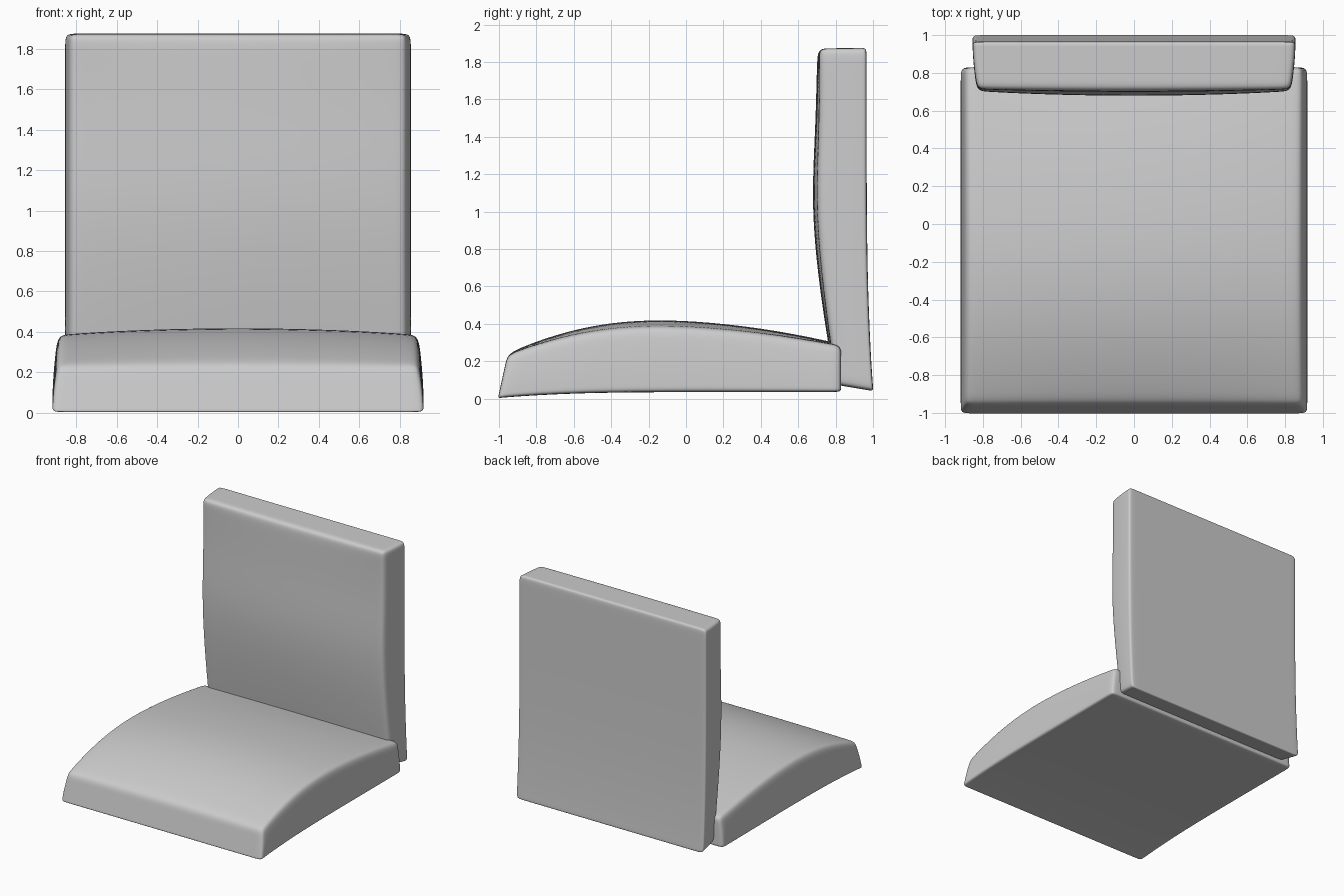
import bpy
import bmesh
from math import sin, pi
from mathutils import Vector

cube = bpy.data.objects.get("Cube")
if cube:
    bpy.data.objects.remove(cube, do_unlink=True)

# One plain upholstery colour
fabric = bpy.data.materials.new("grey_fabric")
fabric.use_nodes = True
fabric.diffuse_color = (0.6, 0.6, 0.6, 1)
fabric.node_tree.nodes["Principled BSDF"].inputs["Base Color"].default_value = (0.6, 0.6, 0.6, 1)

ACROSS = (-1, -0.93, -0.6, 0, 0.6, 0.93, 1)
THICK = (0, 0.1, 0.4, 0.75, 1)


def cushion(name, stations, base_width, crown_width, drop):
    """Rounded pad: each station is (base y, base z, crown y, crown z)."""
    bm = bmesh.new()
    counts = (len(ACROSS), len(stations), len(THICK))
    verts = {}

    def vert(key):
        if key not in verts:
            u, w = ACROSS[key[0]], THICK[key[2]]
            by, bz, cy, cz = stations[key[1]]
            bulge = sin(pi * key[1] / (len(stations) - 1))
            width = base_width + (crown_width - base_width) * w ** 2
            base, crown = Vector((0, by, bz)), Vector((0, cy, cz))
            p = base.lerp(crown, w * (1 - drop * (0.2 + 0.8 * bulge) * u * u))
            p.x = u * width
            verts[key] = bm.verts.new(p)
        return verts[key]

    # Quad cage over the six sides of the pad
    for axis in range(3):
        a, b = (axis + 1) % 3, (axis + 2) % 3
        for end in (0, counts[axis] - 1):
            for i in range(counts[a] - 1):
                for j in range(counts[b] - 1):
                    ring = []
                    for di, dj in ((0, 0), (1, 0), (1, 1), (0, 1)):
                        key = [0, 0, 0]
                        key[axis], key[a], key[b] = end, i + di, j + dj
                        ring.append(vert(tuple(key)))
                    bm.faces.new(ring)
    bmesh.ops.recalc_face_normals(bm, faces=bm.faces)
    for f in bm.faces:
        f.smooth = True
    mesh = bpy.data.meshes.new(name)
    bm.to_mesh(mesh)
    bm.free()
    mesh.materials.append(fabric)
    obj = bpy.data.objects.new(name, mesh)
    bpy.context.collection.objects.link(obj)
    sub = obj.modifiers.new("soft_edges", "SUBSURF")
    sub.levels = sub.render_levels = 3
    return obj


# Seat pad, from the front edge to the rear
cushion("seat_cushion", [
    (-1.006, 0.0, -0.955, 0.235),
    (-0.97, 0.008, -0.89, 0.275),
    (-0.6, 0.03, -0.57, 0.39),
    (-0.15, 0.035, -0.15, 0.44),
    (0.4, 0.035, 0.4, 0.385),
    (0.77, 0.035, 0.76, 0.31),
    (0.83, 0.035, 0.83, 0.29),
], 0.918, 0.89, 0.1)

# Back pad, from the lower edge to the top
cushion("back_cushion", [
    (1.004, 0.04, 0.795, 0.075),
    (0.995, 0.1, 0.785, 0.14),
    (0.972, 0.55, 0.715, 0.55),
    (0.966, 1.05, 0.664, 1.02),
    (0.966, 1.45, 0.69, 1.45),
    (0.966, 1.81, 0.698, 1.8),
    (0.966, 1.875, 0.705, 1.872),
], 0.855, 0.83, 0.1)
